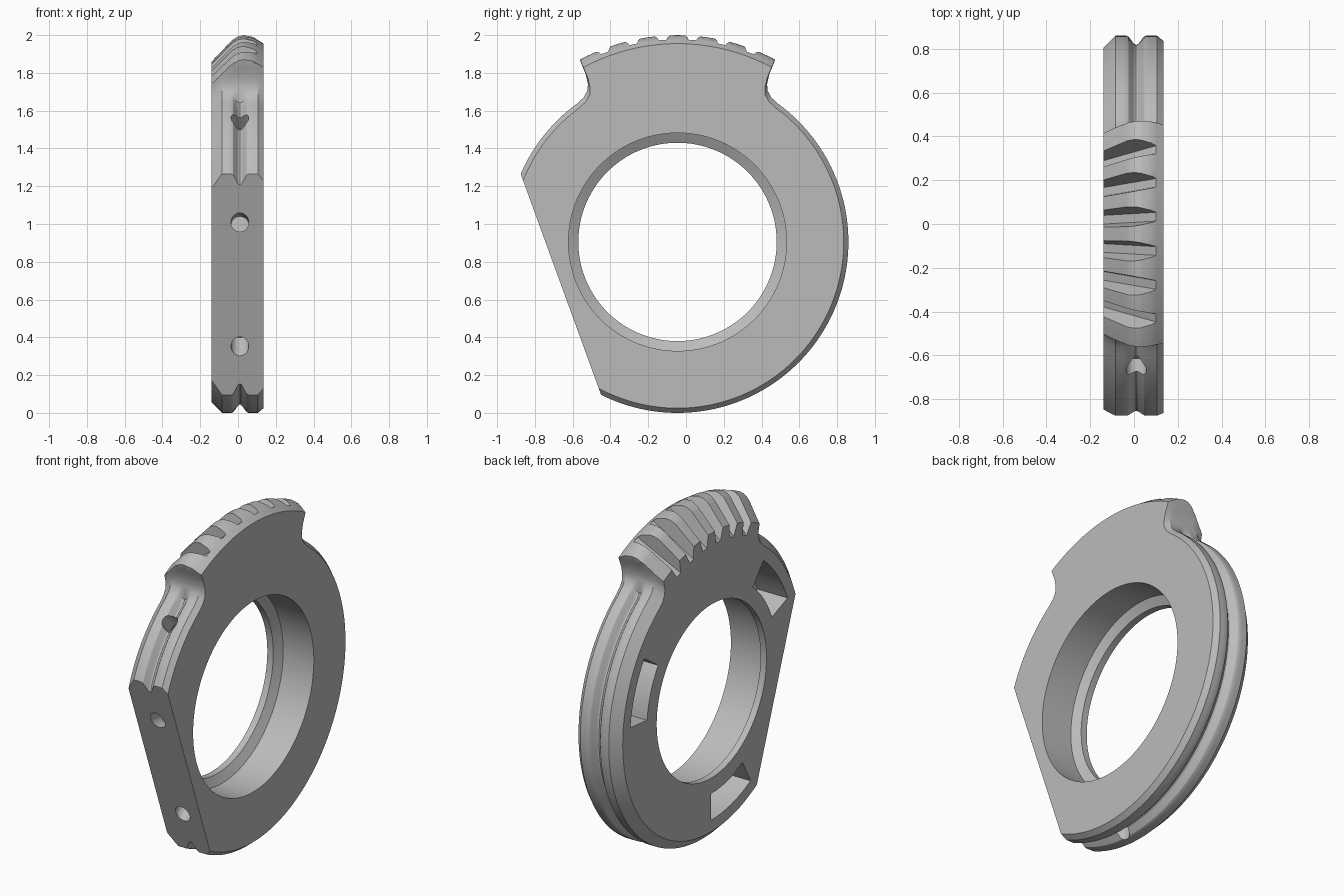
import bpy, bmesh
from math import sin, cos, pi, radians
from mathutils import Vector

if "Cube" in bpy.data.objects:
    bpy.data.objects.remove(bpy.data.objects["Cube"], do_unlink=True)

CY, CZ = -0.045, 0.905      # bore centre
BACK, FRONT = -0.14, 0.135  # the two flat sides along x
FLAT = 200                  # direction the flat edge faces, degrees


def polar(x, r, deg, t=0.0):
    """Point at radius r and angle deg (from +y to +z), shifted t along the tangent."""
    a = radians(deg)
    return Vector((x, CY + r * cos(a) - t * sin(a), CZ + r * sin(a) + t * cos(a)))


def interp(table, v):
    if v <= table[0][0]:
        return table[0][1]
    for (a, fa), (b, fb) in zip(table, table[1:]):
        if v <= b:
            return fa + (fb - fa) * (v - a) / (b - a)
    return table[-1][1]


def loft(bm, rings, closed=False):
    """Join rings of points with quads; cap the ends unless closed."""
    vs = [[bm.verts.new(p) for p in ring] for ring in rings]
    n = len(vs[0])
    pairs = list(zip(vs, vs[1:])) + ([(vs[-1], vs[0])] if closed else [])
    for r0, r1 in pairs:
        for i in range(n):
            j = (i + 1) % n
            bm.faces.new((r0[i], r0[j], r1[j], r1[i]))
    if not closed:
        bm.faces.new(vs[0])
        bm.faces.new(vs[-1])


def make_object(name, bm):
    bmesh.ops.recalc_face_normals(bm, faces=bm.faces)
    me = bpy.data.meshes.new(name)
    bm.to_mesh(me)
    bm.free()
    ob = bpy.data.objects.new(name, me)
    bpy.context.collection.objects.link(ob)
    return ob


# Ring body: cross-section lofted around the bore
outline = [(28.0, 1.2), (28.3, 1.08), (28.7, 1.01), (29.6, 0.96), (30.8, 0.932),
           (33, 0.912), (36, 0.905)]
crown = [(BACK, 0.955), (-0.03, 1.07), (0.0, 1.088), (0.03, 1.095), (0.08, 1.085), (FRONT, 1.05)]
chamfer = [(BACK, 0.055), (-0.085, 0), (0.105, 0), (FRONT, 0.025)]
groove_u = [i / 5 for i in range(-5, 6)]
xs = [BACK, -0.085, -0.055] + [0.01 + 0.045 * u for u in groove_u] + [0.08, 0.105, FRONT]
bore = [(FRONT, 0.577), (-0.07, 0.577), (-0.1, 0.525), (BACK, 0.525)]


def section(offset):
    """Cross-section at an angle measured from the top of the ring."""
    th = abs(offset)
    depth = 0.042 * min(max((th - 31) / 2.5, 0), 1)
    pts = []
    for x in xs:
        r = min(interp(outline, th) - interp(chamfer, x), interp(crown, x))
        u = (x - 0.01) / 0.045
        if abs(u) < 1:
            r -= depth * (0.5 + 0.5 * cos(pi * u))
        pts.append(polar(x, r, 90 - offset))
    return pts + [polar(x, r, 90 - offset) for x, r in bore]


half = [2 * i for i in range(1, 14)] + [27.4, 28, 28.15, 28.3, 28.5, 28.7, 29.1, 29.6, 30.2, 30.8, 32, 33, 34.5]
half += list(range(36, 180, 2))
angles = [-a for a in reversed(half)] + [0] + half + [180]
bm = bmesh.new()
loft(bm, [section(a) for a in angles], closed=True)
body = make_object("ring_body", bm)

# Tooth gaps: tapered slots across the crown
bm = bmesh.new()
for k in range(6):
    deg = 90 + (k - 2.5) * 8.4
    rings = []
    for x, floor in ((0.1, 1.07), (-0.2, 0.832)):
        wide = 0.02 + 0.25 * (1.3 - floor)
        rings.append([polar(x, floor, deg, -0.02), polar(x, floor, deg, 0.02),
                      polar(x, 1.3, deg, wide), polar(x, 1.3, deg, -wide)])
    loft(bm, rings)
tooth_gaps = make_object("tooth_gap_cutter", bm)

# Flat edge: block removed from one side
bm = bmesh.new()
loft(bm, [[polar(x, r, FLAT, t) for r, t in ((0.657, -1.2), (0.657, 1.2), (1.6, 1.2), (1.6, -1.2))]
          for x in (-0.4, 0.4)])
flat_edge = make_object("flat_edge_cutter", bm)

# Pockets: three curved recesses in one side
bm = bmesh.new()
for mid in (FLAT - 180, FLAT - 56, FLAT + 56):
    loft(bm, [[polar(x, r, mid - 14.5 + 29 * i / 8) for x, r in
               ((-0.2, 0.62), (-0.2, 0.78), (0.06, 0.78), (0.06, 0.62))] for i in range(9)])
pockets = make_object("pocket_cutter", bm)

# Drilled holes: two in the flat edge, two in the groove
bm = bmesh.new()
for side in (-1, 1):
    for turn, r0, r1 in ((28, 0.64, 0.9), (66.5, 0.7, 1.0)):
        deg = FLAT + side * turn
        loft(bm, [[polar(0.01 + 0.047 * cos(a), r, deg, 0.047 * sin(a))
                   for a in (2 * pi * i / 24 for i in range(24))] for r in (r0, r1)])
holes = make_object("hole_cutter", bm)

# Cut the body
bpy.ops.object.select_all(action='DESELECT')
body.select_set(True)
bpy.context.view_layer.objects.active = body
for cutter in (tooth_gaps, flat_edge, pockets, holes):
    cutter.hide_render = True
    mod = body.modifiers.new(cutter.name, 'BOOLEAN')
    mod.operation = 'DIFFERENCE'
    mod.solver = 'EXACT'
    mod.object = cutter
    bpy.ops.object.modifier_apply(modifier=mod.name)
    bpy.data.objects.remove(cutter, do_unlink=True)

# Colour and shading
mat = bpy.data.materials.new("plain_grey")
mat.use_nodes = True
grey = (0.5, 0.5, 0.5, 1)
mat.diffuse_color = grey
mat.node_tree.nodes["Principled BSDF"].inputs["Base Color"].default_value = grey
body.data.materials.clear()
body.data.materials.append(mat)
bpy.ops.object.shade_smooth_by_angle(angle=radians(25))
